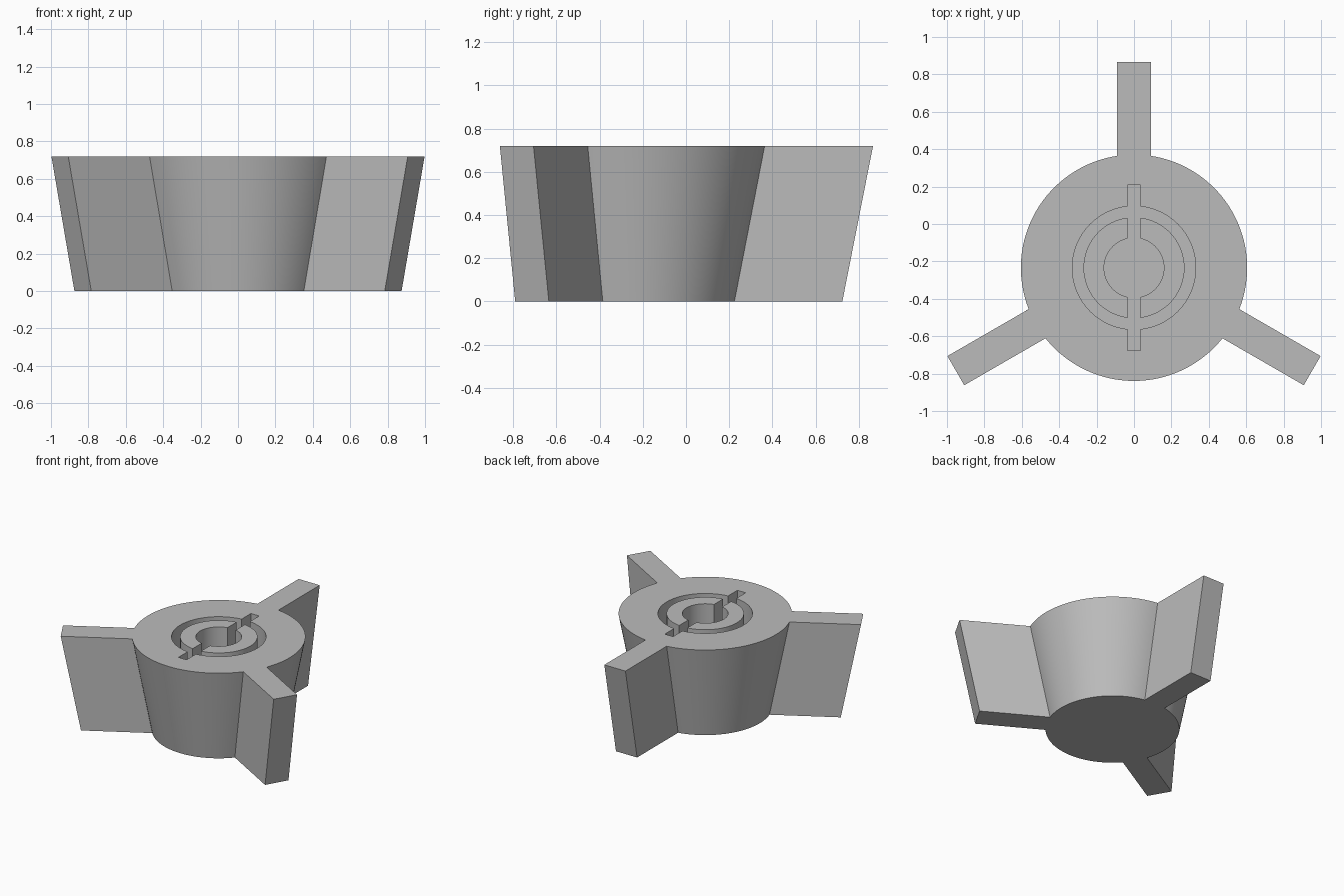
import bpy, bmesh, math
from mathutils import Matrix, Vector

if "Cube" in bpy.data.objects:
    bpy.data.objects.remove(bpy.data.objects["Cube"])

CY = -0.234           # hub axis in y
H = 0.72              # height
HALF_W = 0.09         # half arm width
DEPTH = 0.36          # depth of the recesses in the top

grey = bpy.data.materials.new("grey")
grey.diffuse_color = (0.5, 0.5, 0.5, 1)
grey.use_nodes = True
grey.node_tree.nodes["Principled BSDF"].inputs["Base Color"].default_value = grey.diffuse_color


def make_object(name, bm):
    bmesh.ops.recalc_face_normals(bm, faces=bm.faces)
    mesh = bpy.data.meshes.new(name)
    bm.to_mesh(mesh)
    bm.free()
    mesh.materials.append(grey)
    ob = bpy.data.objects.new(name, mesh)
    bpy.context.collection.objects.link(ob)
    return ob


def prism(bm, low, high):
    """Skin between two matching outlines, capped at both ends."""
    a = [bm.verts.new(p) for p in low]
    b = [bm.verts.new(p) for p in high]
    n = len(a)
    for i in range(n):
        j = (i + 1) % n
        bm.faces.new((a[i], a[j], b[j], b[i]))
    bm.faces.new(a[::-1])
    bm.faces.new(b)


def outline(radius, tip, z, steps=32):
    """Round hub with three straight arms."""
    pts = []
    gap = math.asin(HALF_W / radius)
    for k in range(3):
        ang = math.pi / 2 + k * math.tau / 3
        rot = Matrix.Rotation(ang, 3, 'Z')
        for side in (-1, 1):
            pts.append(rot @ Vector((tip, side * HALF_W, 0)))
        for i in range(steps + 1):
            t = ang + gap + (math.tau / 3 - 2 * gap) * i / steps
            pts.append(Vector((radius * math.cos(t), radius * math.sin(t), 0)))
    return [p + Vector((0, CY, z)) for p in pts]


def circle(r, z, n=64):
    return [(r * math.cos(math.tau * i / n), CY + r * math.sin(math.tau * i / n), z)
            for i in range(n)]


# Tapered hub with three arms
bm = bmesh.new()
prism(bm, outline(0.467, 0.958, 0), outline(0.605, 1.10, H))
body = make_object("three_arm_hub", bm)

# Cutters: centre hole, ring groove, straight slot
z0, z1 = H - DEPTH, H + 0.1
cutters = []
bm = bmesh.new()
prism(bm, circle(0.16, z0), circle(0.16, z1))
cutters.append(make_object("hole_cutter", bm))

bm = bmesh.new()
loops = [[bm.verts.new(p) for p in circle(r, z)]
         for r, z in ((0.27, z0), (0.33, z0), (0.33, z1), (0.27, z1))]
for k in range(4):
    a, b = loops[k], loops[(k + 1) % 4]
    for i in range(64):
        j = (i + 1) % 64
        bm.faces.new((a[i], a[j], b[j], b[i]))
cutters.append(make_object("ring_groove_cutter", bm))

bm = bmesh.new()
slot = [(-0.035, -0.442), (0.035, -0.442), (0.035, 0.442), (-0.035, 0.442)]
prism(bm, [(x, CY + y, z0) for x, y in slot], [(x, CY + y, z1) for x, y in slot])
cutters.append(make_object("slot_cutter", bm))

# Cut the recesses
bpy.context.view_layer.objects.active = body
body.select_set(True)
for c in cutters:
    mod = body.modifiers.new(c.name, 'BOOLEAN')
    mod.operation = 'DIFFERENCE'
    mod.solver = 'EXACT'
    mod.object = c
    bpy.ops.object.modifier_apply(modifier=mod.name)
for c in cutters:
    bpy.data.objects.remove(c, do_unlink=True)
bpy.ops.object.shade_smooth_by_angle(angle=math.radians(25))
